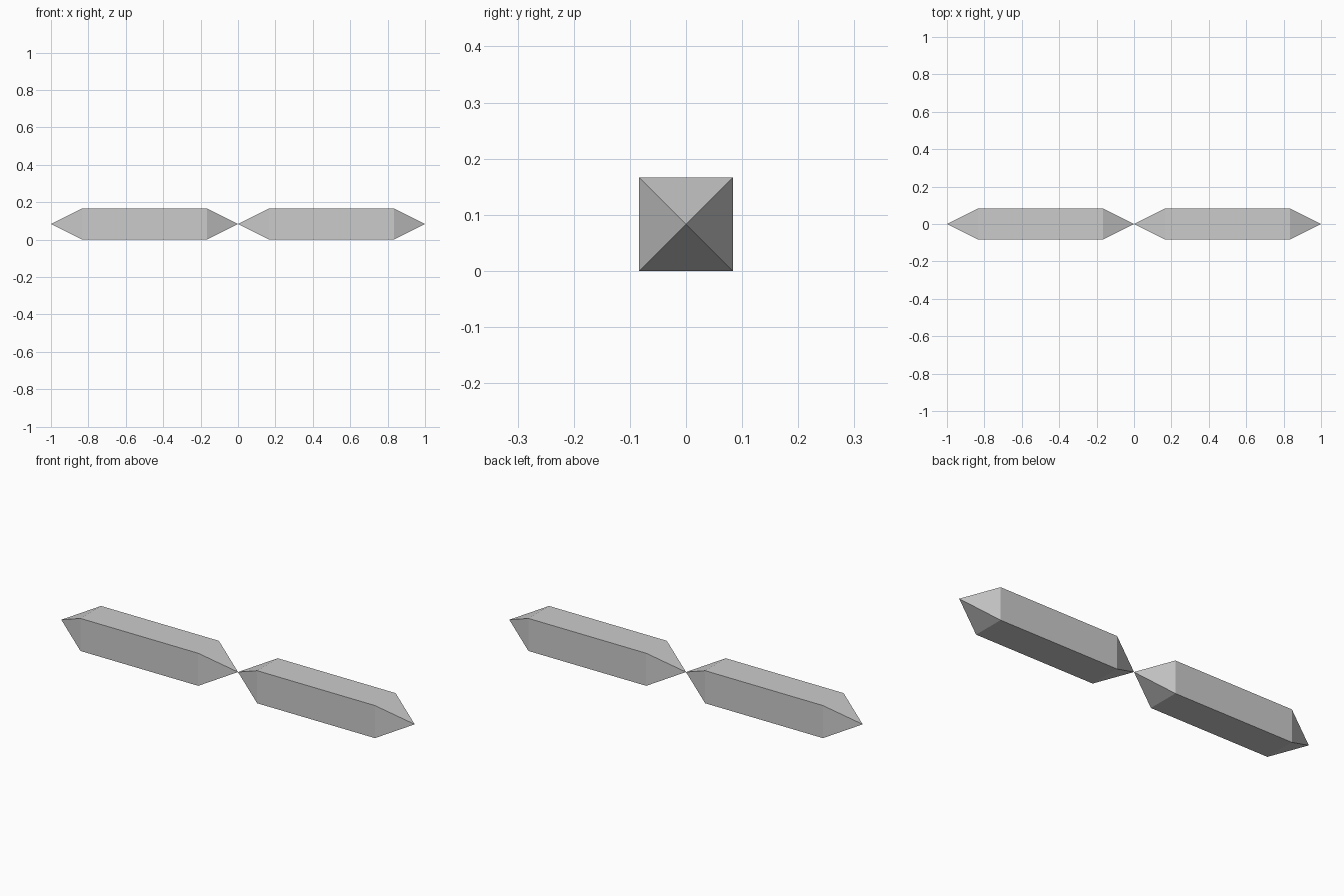
import bpy
import bmesh

cube = bpy.data.objects.get("Cube")
if cube:
    bpy.data.objects.remove(cube, do_unlink=True)

R = 1 / 12      # half thickness of the square bar
TIP = 1 / 6     # length of each pyramid point

# Single flat grey
grey = bpy.data.materials.new("light grey")
grey.use_nodes = True
colour = (0.6, 0.6, 0.6, 1)
grey.diffuse_color = colour
grey.node_tree.nodes["Principled BSDF"].inputs["Base Color"].default_value = colour


def pointed_bar(name, x0, x1):
    """Square bar along x with a four-sided point at each end."""
    bm = bmesh.new()
    section = [(-R, 0), (R, 0), (R, 2 * R), (-R, 2 * R)]
    a, b = ([bm.verts.new((x, y, z)) for y, z in section]
            for x in (x0 + TIP, x1 - TIP))
    tip_a = bm.verts.new((x0, 0, R))
    tip_b = bm.verts.new((x1, 0, R))
    for i in range(4):
        j = (i + 1) % 4
        bm.faces.new((a[i], a[j], b[j], b[i]))
        bm.faces.new((tip_a, a[j], a[i]))
        bm.faces.new((tip_b, b[i], b[j]))
    bmesh.ops.recalc_face_normals(bm, faces=bm.faces)
    mesh = bpy.data.meshes.new(name)
    bm.to_mesh(mesh)
    bm.free()
    mesh.materials.append(grey)
    bpy.context.collection.objects.link(bpy.data.objects.new(name, mesh))


# Two bars meeting tip to tip at the centre
pointed_bar("right_bar", -1, 0)
pointed_bar("left_bar", 0, 1)
